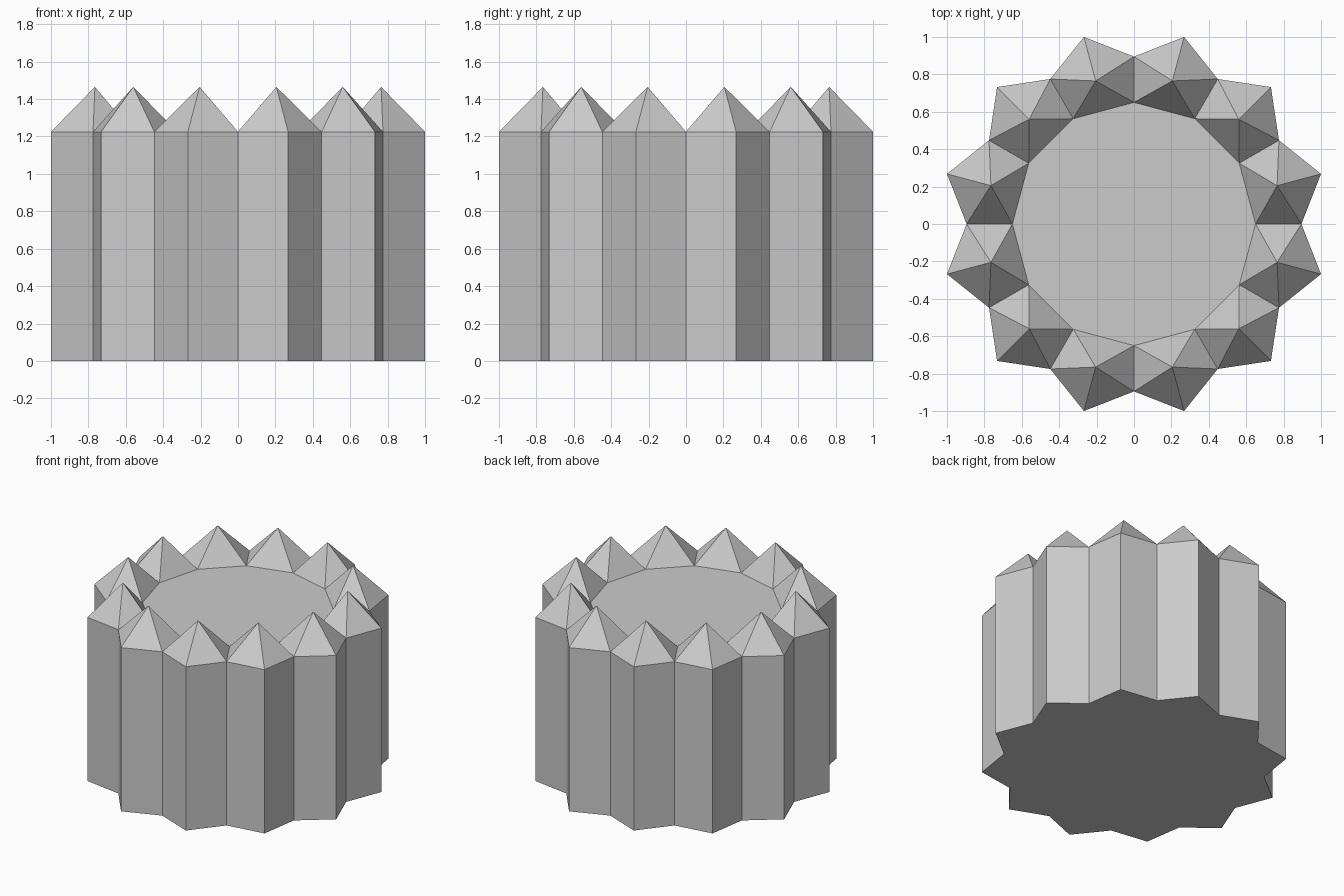
import bpy, bmesh
from math import sin, cos, radians

if "Cube" in bpy.data.objects:
    bpy.data.objects.remove(bpy.data.objects["Cube"])

N = 12             # number of points around the crown
H = 1.225          # height of the straight walls
PEAK = 1.465       # height of the pyramid tips
R_TIP, R_VALLEY, R_INNER, R_PEAK = 1.0353, 0.895, 0.65, 0.792

bm = bmesh.new()


def ring(radius, z, offset):
    """Twelve vertices round the z axis, turned by offset degrees."""
    step = 360 / N
    return [bm.verts.new((radius * cos(radians(i * step + offset)),
                          radius * sin(radians(i * step + offset)), z))
            for i in range(N)]


low_valley, low_tip = ring(R_VALLEY, 0, 0), ring(R_TIP, 0, 15)
valley, tip = ring(R_VALLEY, H, 0), ring(R_TIP, H, 15)
inner, peak = ring(R_INNER, H, 0), ring(R_PEAK, PEAK, 15)

for i in range(N):
    j = (i + 1) % N
    # fluted side walls
    bm.faces.new((low_valley[i], low_tip[i], tip[i], valley[i]))
    bm.faces.new((low_tip[i], low_valley[j], valley[j], tip[i]))
    # five-sided pyramid on top of each flute
    base = [valley[i], tip[i], valley[j], inner[j], inner[i]]
    for k in range(5):
        bm.faces.new((base[k], base[(k + 1) % 5], peak[i]))

# flat top disc and star-shaped underside
bm.faces.new(inner)
bm.faces.new([v for pair in zip(low_valley, low_tip) for v in pair][::-1])
bmesh.ops.recalc_face_normals(bm, faces=bm.faces)

mesh = bpy.data.meshes.new("fluted_crown_block")
bm.to_mesh(mesh)
bm.free()
bpy.context.collection.objects.link(bpy.data.objects.new("fluted_crown_block", mesh))
